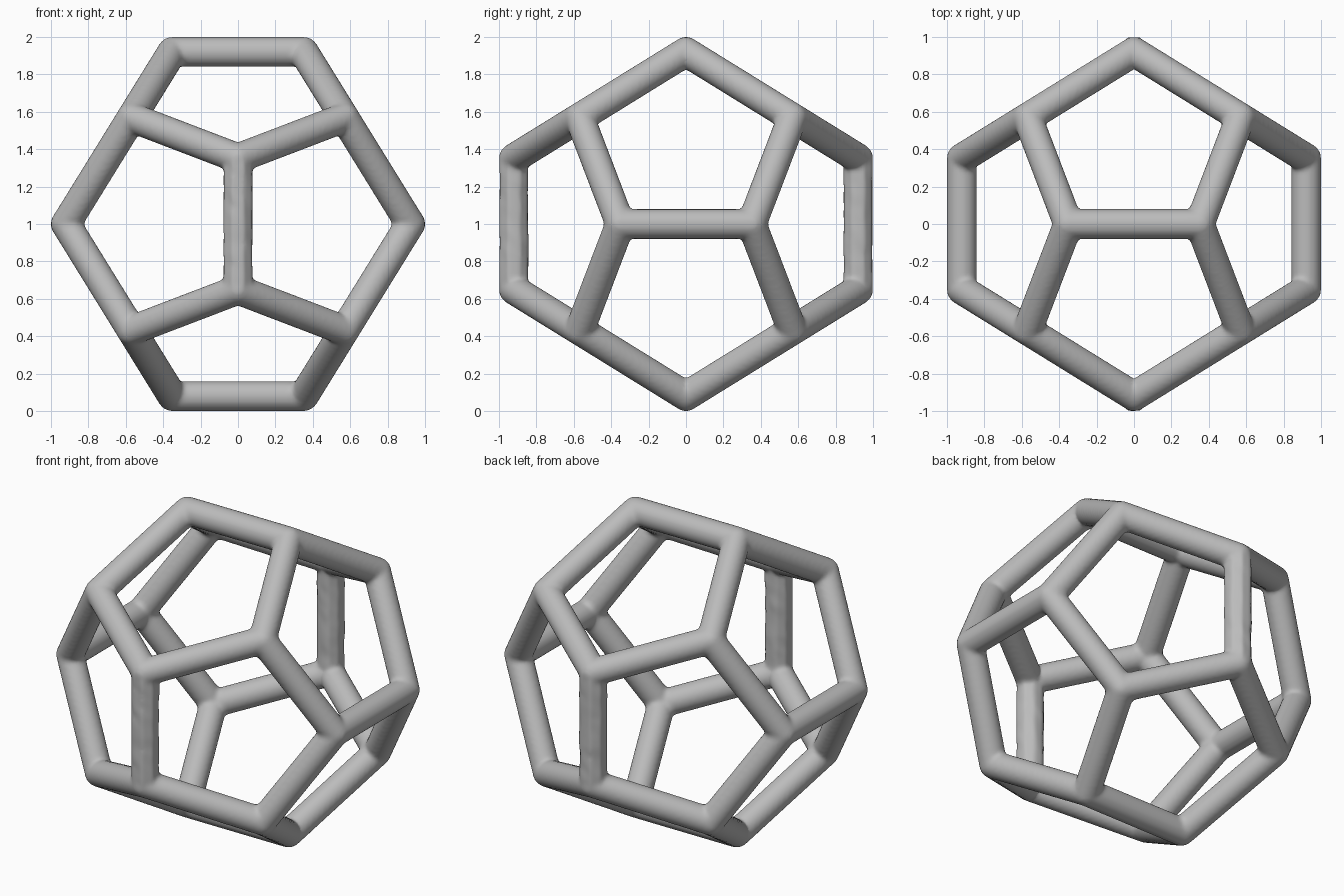
import bpy
import bmesh
import random
from itertools import product
from mathutils import Matrix, Vector

cube = bpy.data.objects.get("Cube")
if cube:
    bpy.data.objects.remove(cube, do_unlink=True)

random.seed(4)
RADIUS = 0.08
FAR = 1 - RADIUS                 # distance of the six outer edges
PHI = (1 + 5 ** 0.5) / 2
NEAR, MID = FAR / PHI ** 2, FAR / PHI
CENTRE = Vector((0, 0, 1))

grey = bpy.data.materials.new("plain_grey")
grey.use_nodes = True
colour = (0.5, 0.5, 0.5, 1)
grey.diffuse_color = colour
shader = next(n for n in grey.node_tree.nodes if n.type == "BSDF_PRINCIPLED")
shader.inputs["Base Color"].default_value = colour
shader.inputs["Roughness"].default_value = 0.6

# Corners of the dodecahedron: a cube plus three crossing rectangles
corners = [Vector(s) * MID for s in product((-1, 1), repeat=3)]
for s, t in product((-1, 1), repeat=2):
    corners += [Vector((s * NEAR, 0, t * FAR)),
                Vector((0, s * FAR, t * NEAR)),
                Vector((s * FAR, t * NEAR, 0))]

bm = bmesh.new()


def add_joint(p):
    bmesh.ops.create_icosphere(bm, subdivisions=4, radius=RADIUS,
                               matrix=Matrix.Translation(p + CENTRE))


def add_strut(a, b):
    axis = b - a
    upright = abs(axis.normalized().z) > 0.99
    sides = 8 if upright else 32
    turn = axis.to_track_quat("Z", "Y").to_matrix().to_4x4()
    if upright:                  # the two upright struts are faceted
        turn = turn @ Matrix.Rotation(0.3927, 4, "Z")
    place = Matrix.Translation((a + b) / 2 + CENTRE) @ turn
    r = RADIUS * (1.03 if upright else 1)
    made = bmesh.ops.create_cone(bm, cap_ends=True, segments=sides, radius1=r,
                                 radius2=r, depth=axis.length, matrix=place)
    if upright:                  # slightly uneven, hand-cut facets
        edges = {e for v in made["verts"] for e in v.link_edges
                 if abs(e.verts[0].co.z - e.verts[1].co.z) > 0.1}
        cut = bmesh.ops.subdivide_edges(bm, edges=list(edges), cuts=10,
                                        use_grid_fill=True)
        for v in cut["geom_inner"]:
            if isinstance(v, bmesh.types.BMVert):
                v.co += Vector((random.uniform(-1, 1), random.uniform(-1, 1), 0)) * 0.003


# Struts join every pair of corners one edge length apart
for p in corners:
    add_joint(p)
for i, p in enumerate(corners):
    for q in corners[:i]:
        if abs((p - q).length - 2 * NEAR) < 0.01:
            add_strut(p, q)

mesh = bpy.data.meshes.new("dodecahedron_frame")
bm.to_mesh(mesh)
bm.free()
mesh.materials.append(grey)
frame = bpy.data.objects.new("dodecahedron_frame", mesh)
bpy.context.collection.objects.link(frame)
bpy.context.view_layer.objects.active = frame
frame.select_set(True)

# Fuse into one skin and soften the inner corners
remesh = frame.modifiers.new("fuse", "REMESH")
remesh.mode = "VOXEL"
remesh.voxel_size = 0.014
remesh.use_smooth_shade = True
soften = frame.modifiers.new("soften", "SMOOTH")
soften.factor = 0.5
soften.iterations = 3
